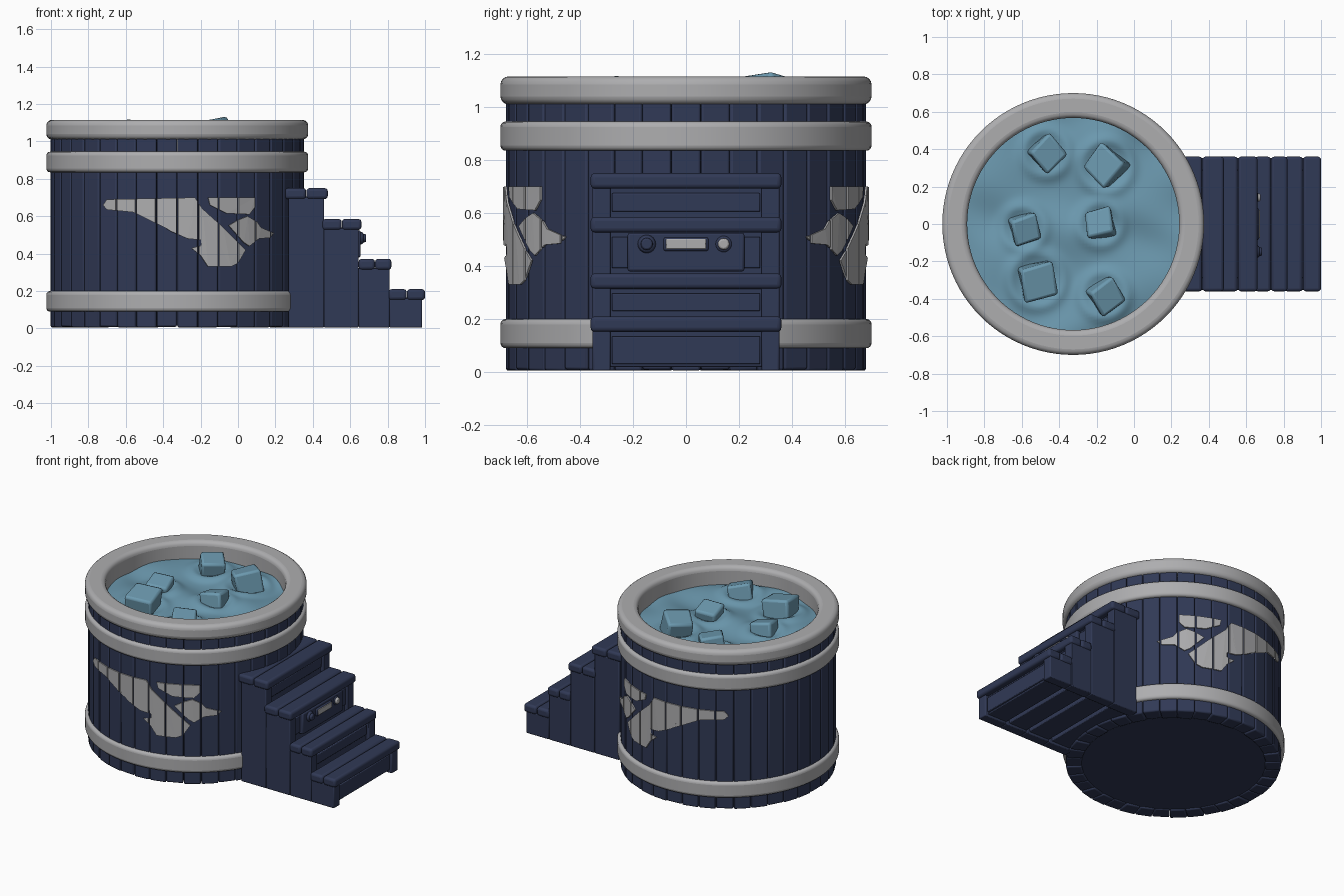
import bpy, bmesh, math
from mathutils import Matrix, Vector

if "Cube" in bpy.data.objects:
    bpy.data.objects.remove(bpy.data.objects["Cube"], do_unlink=True)

CX = -0.325        # tub axis
R = 0.68           # stave outer radius
STAVES = 38
STEP = 2 * math.pi / STAVES


def material(name, rgb):
    m = bpy.data.materials.new(name)
    m.use_nodes = True
    m.diffuse_color = (*rgb, 1)
    m.node_tree.nodes["Principled BSDF"].inputs["Base Color"].default_value = (*rgb, 1)
    return m


NAVY = material("navy wood", (0.030, 0.041, 0.092))
GREY = material("light grey", (0.42, 0.42, 0.43))
WATER = material("icy blue", (0.15, 0.32, 0.43))


def finish(bm, name, mat, bevel=0, segments=2, smooth=True):
    mesh = bpy.data.meshes.new(name)
    bm.to_mesh(mesh)
    bm.free()
    mesh.materials.append(mat)
    ob = bpy.data.objects.new(name, mesh)
    bpy.context.collection.objects.link(ob)
    if bevel:
        mod = ob.modifiers.new("Bevel", "BEVEL")
        mod.width, mod.segments = bevel, segments
        mod.limit_method, mod.angle_limit = "ANGLE", math.radians(30)
    if smooth:
        bpy.ops.object.select_all(action="DESELECT")
        ob.select_set(True)
        bpy.context.view_layer.objects.active = ob
        bpy.ops.object.shade_smooth_by_angle(angle=math.radians(40))
    return ob


def box(bm, x, y, z):
    """Add a box given its (min, max) range on each axis."""
    size = [b - a for a, b in (x, y, z)]
    mid = [(a + b) / 2 for a, b in (x, y, z)]
    bmesh.ops.create_cube(bm, size=1, matrix=Matrix.Translation(mid) @ Matrix.Diagonal((*size, 1)))


def band(name, r0, r1, z0, z1, bevel):
    """Rounded hoop around the tub axis."""
    bm = bmesh.new()
    n = 96
    rows = [[bm.verts.new((CX + r * math.cos(k * 2 * math.pi / n), r * math.sin(k * 2 * math.pi / n), z))
             for r, z in ((r0, z0), (r1, z0), (r1, z1), (r0, z1))] for k in range(n)]
    for k in range(n):
        a, b = rows[k], rows[(k + 1) % n]
        for i in range(4):
            j = (i + 1) % 4
            bm.faces.new((a[i], b[i], b[j], a[j]))
    bmesh.ops.recalc_face_normals(bm, faces=bm.faces)
    finish(bm, name, GREY, bevel, 4)


# Wooden staves
bm = bmesh.new()
half = STEP / 2 - 0.002
for k in range(STAVES):
    ring = []
    for z in (0.005 + 0.004 * (k % 3 == 1), 1.08):
        for r, s in ((0.58, -1), (R, -1), (R, 1), (0.58, 1)):
            a = k * STEP + s * half
            ring.append(bm.verts.new((CX + r * math.cos(a), r * math.sin(a), z)))
    lo, hi = ring[:4], ring[4:]
    bm.faces.new(lo[::-1])
    bm.faces.new(hi)
    for i in range(4):
        j = (i + 1) % 4
        bm.faces.new((lo[i], lo[j], hi[j], hi[i]))
finish(bm, "tub_staves", NAVY, 0.009)

# Inner lining closes the gaps, with the floor at its foot
bm = bmesh.new()
bmesh.ops.create_cone(bm, cap_ends=True, segments=76, radius1=0.59, radius2=0.59, depth=0.9,
                      matrix=Matrix.Translation((CX, 0, 0.465)))
finish(bm, "tub_floor_and_lining", NAVY)

# Hoops and rim
band("lower_hoop", 0.65, 0.70, 0.09, 0.20, 0.02)
band("upper_hoop", 0.65, 0.70, 0.835, 0.945, 0.02)
band("top_rim", 0.567, 0.70, 1.01, 1.115, 0.03)
band("rim_inner_wall", 0.567, 0.60, 0.93, 1.07, 0.004)

# Ice blocks: x, y, size, turn in degrees, tilt, top height
ICE = [(-0.47, 0.38, 0.16, 42, 0.15, 1.09), (-0.15, 0.31, 0.18, 48, -0.2, 1.11),
       (-0.59, -0.02, 0.15, 15, 0.2, 1.06), (-0.18, 0.0, 0.15, 10, -0.2, 1.07),
       (-0.52, -0.30, 0.19, 12, 0.15, 1.10), (-0.16, -0.38, 0.16, 32, 0.25, 1.07)]
bm = bmesh.new()
for x, y, s, turn, tilt, top in ICE:
    m = (Matrix.Translation((x, y, top - s / 2)) @ Matrix.Rotation(math.radians(turn), 4, "Z")
         @ Matrix.Rotation(tilt, 4, "X") @ Matrix.Rotation(tilt * 0.6, 4, "Y"))
    made = bmesh.ops.create_cube(bm, size=s, matrix=m)["verts"]
    centre = Vector((x, y, 0))
    for i, v in enumerate(made):   # uneven chipped corners
        v.co.xy = centre.xy + (v.co.xy - centre.xy) * (0.86 + 0.16 * ((i * 5) % 3) / 2)
finish(bm, "ice_blocks", WATER, 0.016)


# Rippled water
def ripple(x, y):
    z = 0.990 + 0.008 * math.sin(11 * x + 4 * math.sin(5 * y)) + 0.007 * math.sin(13 * y - 6 * x)
    for ix, iy, s, *_ in ICE:
        d = math.hypot(x - ix, y - iy)
        z += 0.018 * math.exp(-((d - s * 0.75) / 0.035) ** 2)
    return z


bm = bmesh.new()
bmesh.ops.create_grid(bm, x_segments=64, y_segments=64, size=1)
for v in bm.verts:   # square grid mapped onto a disc
    u, w = v.co.x, v.co.y
    x = CX + 0.58 * u * math.sqrt(1 - w * w / 2)
    y = 0.58 * w * math.sqrt(1 - u * u / 2)
    v.co = (x, y, ripple(x, y))
finish(bm, "water_surface", WATER)

# Painted winged emblem on front and back, split along the stave gaps
EMBLEM = {
    "wing": [(-.72, .66), (-.70, .69), (-.23, .70), (-.19, .64), (-.08, .54), (.01, .45), (.04, .42),
             (.0, .35), (-.04, .33), (-.16, .33), (-.20, .39), (-.25, .43), (-.11, .44), (-.11, .465),
             (-.27, .48), (-.36, .52), (-.43, .565), (-.24, .575), (-.24, .595), (-.44, .61), (-.70, .635)],
    "upper_feather": [(-.16, .70), (.09, .70), (.09, .65), (.06, .61), (-.06, .615), (-.15, .66)],
    "head": [(-.05, .55), (.0, .58), (.05, .60), (.10, .57), (.12, .54), (.19, .51), (.17, .485),
             (.11, .48), (.06, .44), (.03, .46)],
}
for side, sign in (("front", -1), ("back", 1)):
    for part, points in EMBLEM.items():
        bm = bmesh.new()
        bm.faces.new([bm.verts.new((x, 0, z)) for x, z in points])
        bmesh.ops.triangulate(bm, faces=bm.faces[:])
        gaps = [(k + 0.5) * STEP for k in range(STAVES // 2)]
        for a in gaps:
            for off in (-0.007, 0.007):
                bmesh.ops.bisect_plane(bm, geom=bm.verts[:] + bm.edges[:] + bm.faces[:],
                                       plane_co=(CX + R * math.cos(a + off), 0, 0), plane_no=(1, 0, 0))

        def in_gap(f):
            c = max(-1, min(1, (f.calc_center_median().x - CX) / R))
            return any(abs(math.acos(c) - a) < 0.007 for a in gaps)

        bmesh.ops.delete(bm, geom=[f for f in bm.faces if in_gap(f)], context="FACES")
        for v in bm.verts:
            v.co.y = sign * math.sqrt(0.686 ** 2 - (v.co.x - CX) ** 2)
        bm.normal_update()
        bmesh.ops.reverse_faces(bm, faces=[f for f in bm.faces if f.normal.y * sign < 0])
        ob = finish(bm, f"{side}_emblem_{part}", GREY, smooth=False)
        mod = ob.modifiers.new("Thickness", "SOLIDIFY")
        mod.thickness, mod.offset = 0.008, 0

# Stairs: tread start, tread end, body start, body end, tread top
STEPS = [(0.25, 0.48, 0.27, 0.46, 0.75), (0.45, 0.66, 0.46, 0.645, 0.585),
         (0.645, 0.82, 0.645, 0.81, 0.372), (0.805, 1.0, 0.81, 0.985, 0.21)]
treads, sides, risers = bmesh.new(), bmesh.new(), bmesh.new()
floor_z = 0.005
for i, (t0, t1, b0, b1, top) in enumerate(STEPS):
    mid = (t0 + t1) / 2
    for a, b in ((t0, mid - 0.001), (mid + 0.001, t1)):
        box(treads, (a, b), (-0.36, 0.36), (top - 0.058, top))
    for s in (-1, 1):
        box(sides, (b0, b1), sorted((s * 0.285, s * 0.352)), (floor_z, top - 0.05))
    below = STEPS[i + 1][4] if i < 3 else 0.01
    box(risers, (b0, b1 - 0.025), (-0.29, 0.29), (0.02, top - 0.045))
    box(risers, (b1 - 0.03, b1 - 0.012), (-0.28, 0.28), (below + 0.02, top - 0.075))
finish(treads, "stair_treads", NAVY, 0.016, 3)
finish(sides, "stair_side_boards", NAVY, 0.006)
finish(risers, "stair_risers", NAVY, 0.005)

# Control panel on the third riser
bm = bmesh.new()
box(bm, (0.62, 0.655), (-0.22, 0.22), (0.38, 0.525))
box(bm, (0.64, 0.668), (-0.085, 0.085), (0.457, 0.508))
finish(bm, "control_panel", NAVY, 0.008)
bm = bmesh.new()
box(bm, (0.664, 0.673), (-0.075, 0.075), (0.464, 0.502))
finish(bm, "control_display", GREY, 0.003)


def knob(name, y, r, depth, mat):
    bm = bmesh.new()
    m = Matrix.Translation((0.65 + depth / 2, y, 0.483)) @ Matrix.Rotation(math.pi / 2, 4, "Y")
    bmesh.ops.create_cone(bm, cap_ends=True, segments=24, radius1=r, radius2=r * 0.8, depth=depth, matrix=m)
    finish(bm, name, mat, 0.005)


knob("dial_base", -0.148, 0.036, 0.02, NAVY)
knob("dial", -0.148, 0.026, 0.035, NAVY)
knob("button_base", 0.142, 0.033, 0.012, NAVY)
knob("button", 0.142, 0.024, 0.026, GREY)
